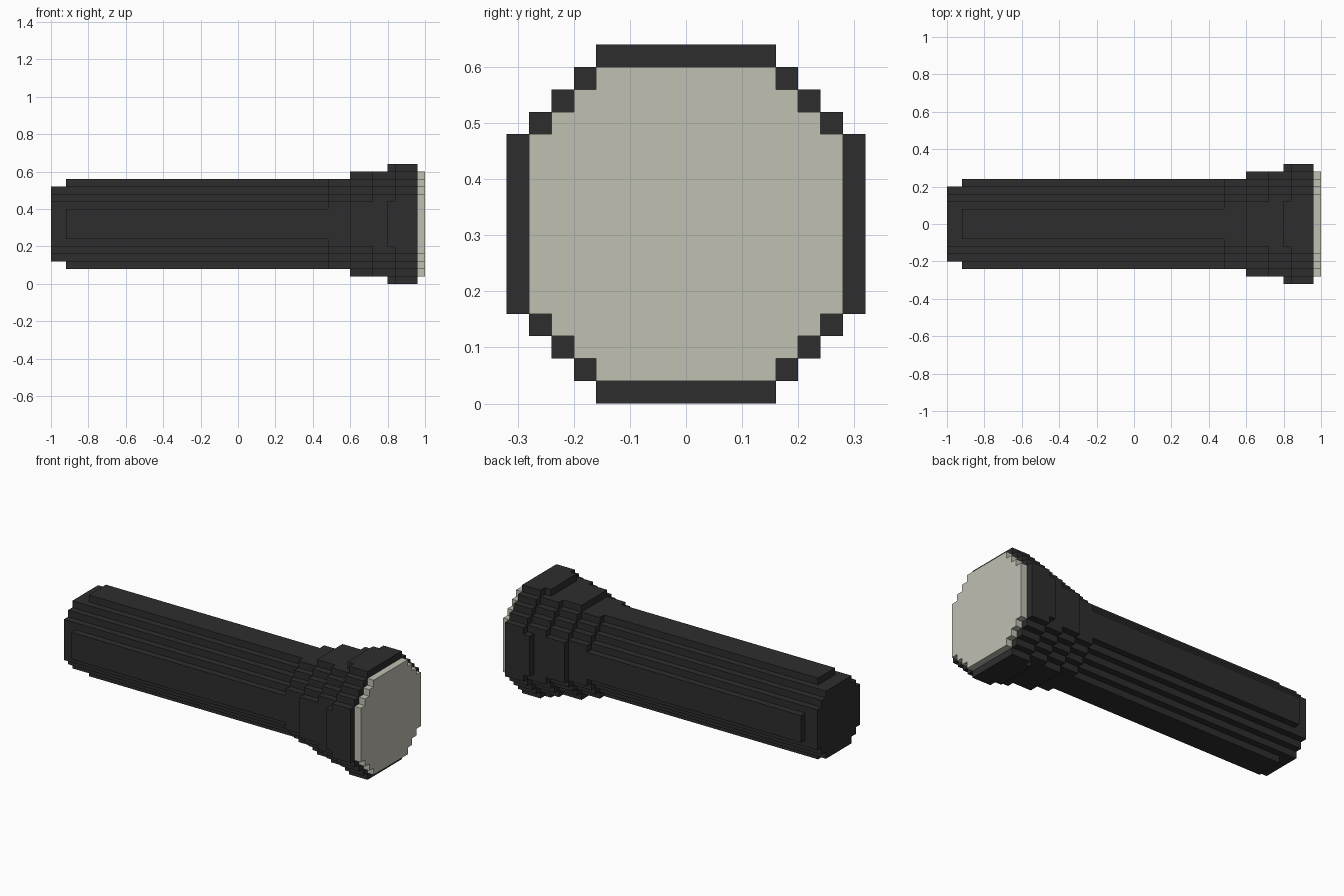
import bpy, bmesh, math
from mathutils import Vector

if "Cube" in bpy.data.objects:
    bpy.data.objects.remove(bpy.data.objects["Cube"])

U = 0.04  # block size
N = 8     # largest radius in blocks


def material(name, rgb):
    m = bpy.data.materials.new(name)
    m.diffuse_color = (*rgb, 1)
    m.use_nodes = True
    m.node_tree.nodes["Principled BSDF"].inputs["Base Color"].default_value = m.diffuse_color
    return m


dark = material("dark casing", (0.027, 0.027, 0.027))
pale = material("pale glass", (0.53, 0.525, 0.45))


def section(radius, flat):
    """Block cells of a stepped round cross-section."""
    rects = [(radius - i, flat + i) for i in range(radius - flat + 1)]
    return {(j, k) for j in range(-N, N) for k in range(-N, N)
            if any(abs(j + .5) < a and abs(k + .5) < b for a, b in rects)}


# part, start x, end x, radius, flat half-width
stages = [
    ("barrel", -1.00, -0.92, 5, 3),   # tail cap
    ("barrel", -0.92, 0.48, 6, 2),    # handle with raised grip strips
    ("barrel", 0.48, 0.60, 6, 3),
    ("collar", 0.60, 0.72, 7, 3),     # flare
    ("collar", 0.72, 0.80, 7, 4),
    ("head", 0.80, 0.84, 8, 3),       # bezel
    ("head", 0.84, 0.96, 8, 4),
    ("lens", 0.96, 1.00, 7, 4),
]
cells = [section(r, f) for _, _, _, r, f in stages]


def quad(bm, points, normal):
    f = bm.faces.new([bm.verts.new((x, y * U, (z + N) * U)) for x, y, z in points])
    f.normal_update()
    if f.normal.dot(Vector(normal)) < 0:
        f.normal_flip()


def cap(bm, x, exposed, side):
    for j, k in exposed:
        quad(bm, [(x, j, k), (x, j + 1, k), (x, j + 1, k + 1), (x, j, k + 1)], (side, 0, 0))


def add_stage(bm, i):
    _, x0, x1, _, _ = stages[i]
    here = cells[i]
    before = cells[i - 1] if i else set()
    after = cells[i + 1] if i + 1 < len(cells) else set()
    # exposed shoulders at both ends
    cap(bm, x0, here - before, -1)
    cap(bm, x1, here - after, 1)
    # side walls
    for j, k in here:
        for s in (-1, 1):
            if (j + s, k) not in here:
                y = j + (s > 0)
                quad(bm, [(x0, y, k), (x1, y, k), (x1, y, k + 1), (x0, y, k + 1)], (0, s, 0))
            if (j, k + s) not in here:
                z = k + (s > 0)
                quad(bm, [(x0, j, z), (x1, j, z), (x1, j + 1, z), (x0, j + 1, z)], (0, 0, s))


for part in ("barrel", "collar", "head", "lens"):
    bm = bmesh.new()
    for i, stage in enumerate(stages):
        if stage[0] == part:
            add_stage(bm, i)
    # weld blocks and merge flat areas
    bmesh.ops.remove_doubles(bm, verts=bm.verts, dist=1e-4)
    bmesh.ops.dissolve_limit(bm, angle_limit=math.radians(1), verts=bm.verts, edges=bm.edges)
    mesh = bpy.data.meshes.new(part)
    bm.to_mesh(mesh)
    bm.free()
    mesh.materials.append(pale if part == "lens" else dark)
    bpy.context.collection.objects.link(bpy.data.objects.new(part, mesh))
